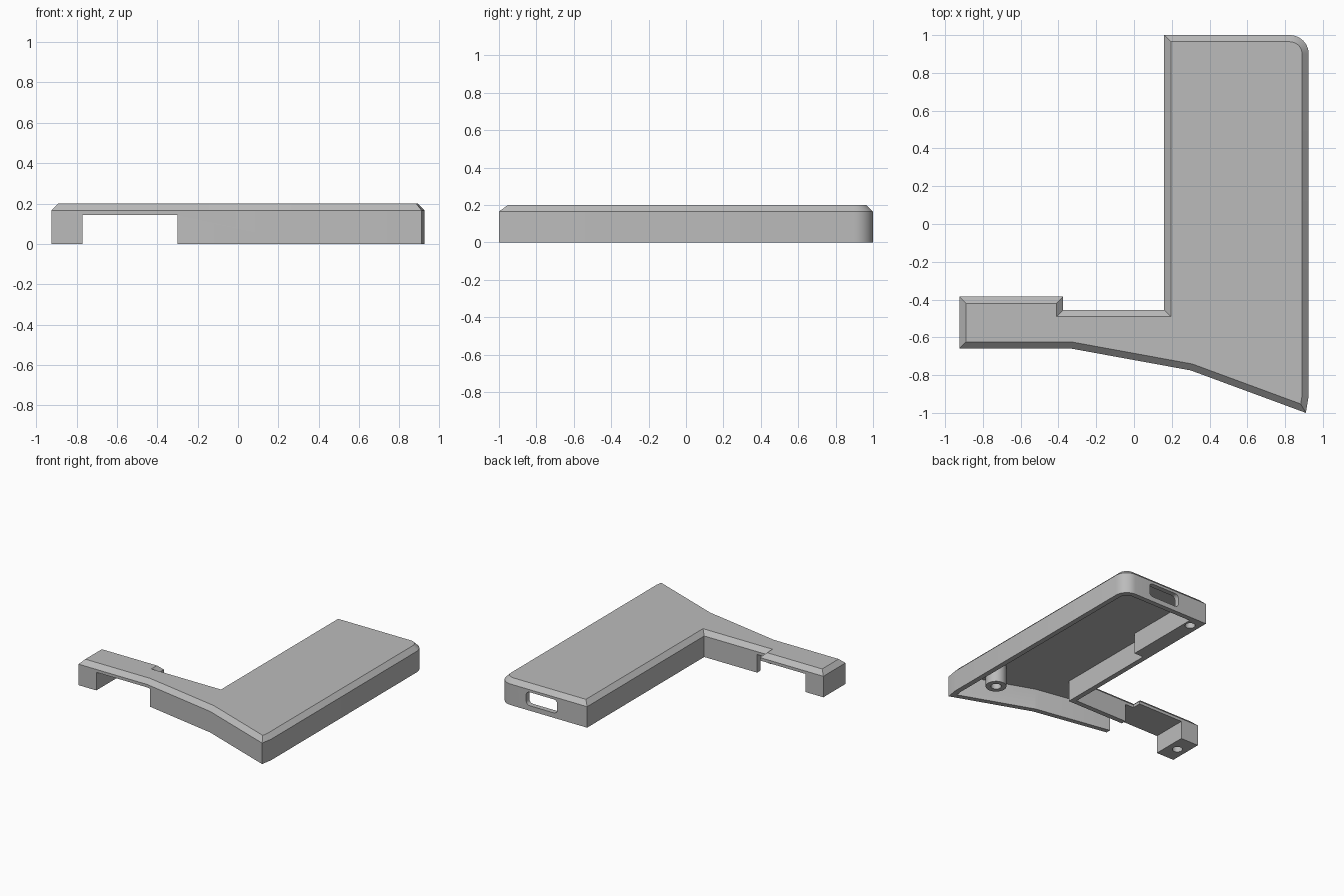
import bpy, bmesh, math
from mathutils import Vector

if "Cube" in bpy.data.objects:
    bpy.data.objects.remove(bpy.data.objects["Cube"], do_unlink=True)

HEIGHT, CHAMFER, WALL, CEILING = 0.2, 0.035, 0.04, 0.165

grey = bpy.data.materials.new("plain grey")
grey.use_nodes = True
grey.diffuse_color = (0.5, 0.5, 0.5, 1)
grey.node_tree.nodes["Principled BSDF"].inputs["Base Color"].default_value = (0.5, 0.5, 0.5, 1)


def arc(cx, cy, r, start, end, n=10):
    angles = [math.radians(start + (end - start) * i / n) for i in range(n + 1)]
    return [(cx + r * math.cos(a), cy + r * math.sin(a)) for a in angles]


def offset(points, d):
    """Mitred inward offset of a counter-clockwise outline."""
    result = []
    for i, p in enumerate(points):
        p, a, b = Vector(p), Vector(points[i - 1]), Vector(points[(i + 1) % len(points)])
        u, v = (p - a).normalized(), (b - p).normalized()
        m, n = Vector((-u.y, u.x)), Vector((-v.y, v.x))
        result.append(tuple(p + (m + n) * (d / (1 + m.dot(n)))))
    return result


def loft(name, layers):
    """Solid through matching outlines, each given as (points, z)."""
    bm = bmesh.new()
    rings = [[bm.verts.new((x, y, z)) for x, y in pts] for pts, z in layers]
    bm.faces.new(rings[0])
    bm.faces.new(rings[-1])
    for low, high in zip(rings, rings[1:]):
        for i in range(len(low)):
            bm.faces.new((low[i - 1], low[i], high[i], high[i - 1]))
    bmesh.ops.recalc_face_normals(bm, faces=bm.faces)
    mesh = bpy.data.meshes.new(name)
    bm.to_mesh(mesh)
    bm.free()
    mesh.materials.append(grey)
    obj = bpy.data.objects.new(name, mesh)
    bpy.context.collection.objects.link(obj)
    return obj


def rectangle(x0, x1, y0, y1):
    return [(x0, y0), (x1, y0), (x1, y1), (x0, y1)]


def circle(x, y, r):
    return arc(x, y, r, 0, 360, 32)[:-1]


def cut(target, cutter):
    mod = target.modifiers.new("cut", 'BOOLEAN')
    mod.operation, mod.solver, mod.object = 'DIFFERENCE', 'EXACT', cutter
    bpy.context.view_layer.objects.active = target
    bpy.ops.object.modifier_apply(modifier=mod.name)
    bpy.data.objects.remove(cutter, do_unlink=True)


# Chamfered outer body
right_side = [(0.30, -0.775), (0.91, -1.0), (0.925, -0.91)] + arc(0.825, 0.9, 0.1, 0, 90)
outline = [(-0.925, -0.66), (-0.33, -0.66)] + right_side + [
    (0.16, 1.0), (0.16, -0.455), (-0.375, -0.455), (-0.375, -0.385), (-0.925, -0.385)]
shell = loft("case_shell", [(outline, 0), (outline, HEIGHT - CHAMFER),
                            (offset(outline, CHAMFER), HEIGHT)])

# Hollow underside, leaving a thick screw block beside the back left wall
hollow = offset([(-0.345, -0.66)] + right_side + [
    (0.24, 1.0), (0.24, 0.38), (0.16, 0.38), (0.16, -0.455), (-0.345, -0.455)], WALL)
cut(shell, loft("hollow_cutter", [(hollow, -0.1), (hollow, CEILING)]))

# Gap under the arm
gap = rectangle(-0.77, -0.30, -1.2, 0)
cut(shell, loft("gap_cutter", [(gap, -0.1), (gap, 0.142)]))

# Screw holes in the block and the arm foot
for x, y in [(0.23, 0.905), (-0.85, -0.525)]:
    hole = circle(x, y, 0.037)
    cut(shell, loft("hole_cutter", [(hole, -0.1), (hole, 0.13)]))

# Rounded port slot through the back wall
half_w, half_h, r = 0.135, 0.053, 0.03
slot = []
for i, (sx, sz) in enumerate([(1, 1), (-1, 1), (-1, -1), (1, -1)]):
    slot += arc(sx * (half_w - r), sz * (half_h - r), r, i * 90, i * 90 + 90, 6)
port = loft("port_cutter", [(slot, -0.1), (slot, 0.1)])
port.rotation_euler.x = math.pi / 2
port.location = (0.555, 1.0, 0.092)
bpy.context.view_layer.update()
cut(shell, port)

# Hollow screw post under the front corner
post_ring, post_hole = circle(0.74, -0.67, 0.075), circle(0.74, -0.67, 0.038)
post = loft("screw_post", [(post_ring, 0), (post_ring, CEILING + 0.01)])
cut(post, loft("post_cutter", [(post_hole, -0.1), (post_hole, 0.13)]))

# Smooth the rounded corners and holes only
for obj in (shell, post):
    bpy.ops.object.select_all(action='DESELECT')
    obj.select_set(True)
    bpy.context.view_layer.objects.active = obj
    bpy.ops.object.shade_smooth_by_angle(angle=math.radians(20))
